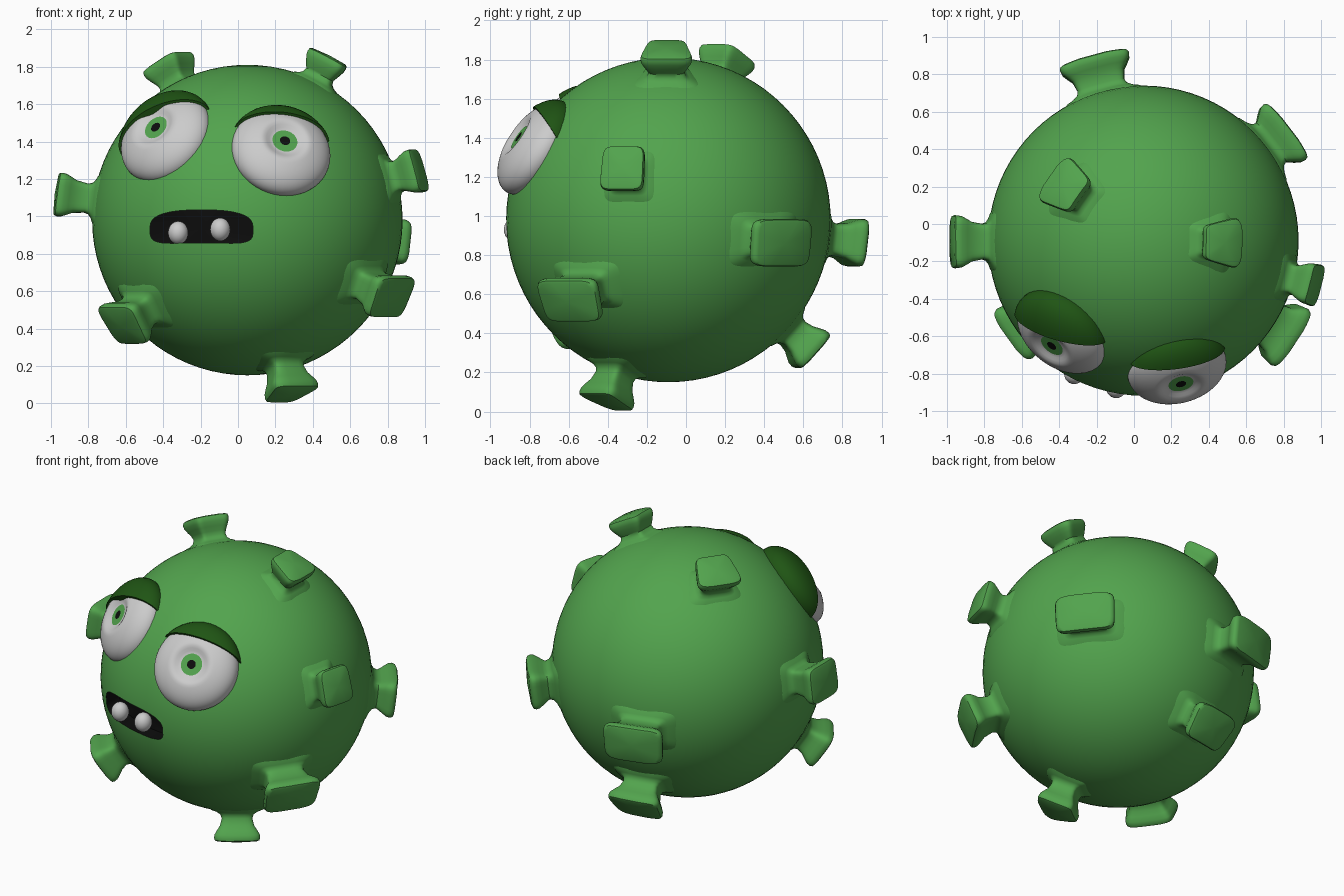
import bpy, bmesh
from math import sin, cos, pi, sqrt, atan2, asin, hypot, radians
from mathutils import Vector, Matrix

if "Cube" in bpy.data.objects:
    bpy.data.objects.remove(bpy.data.objects["Cube"])

C, R = Vector((0.05, -0.09, 0.98)), 0.83      # body centre and radius


def material(name, rgb):
    m = bpy.data.materials.new(name)
    m.diffuse_color = (*rgb, 1)
    m.use_nodes = True
    m.node_tree.nodes["Principled BSDF"].inputs["Base Color"].default_value = m.diffuse_color
    return m


GREEN = material("green", (0.085, 0.37, 0.075))
DARK = material("dark_green", (0.014, 0.09, 0.007))
BLACK = material("black", (0.004, 0.004, 0.004))


def finish(bm, name, mat=None, matrix=None):
    bmesh.ops.recalc_face_normals(bm, faces=bm.faces[:])
    me = bpy.data.meshes.new(name)
    bm.to_mesh(me)
    bm.free()
    ob = bpy.data.objects.new(name, me)
    bpy.context.collection.objects.link(ob)
    if mat:
        me.materials.append(mat)
    if matrix:
        ob.matrix_world = matrix
    return ob


def loft(rings, start, end):
    """Skin closed rings of equal length and fan each end to a centre point."""
    bm = bmesh.new()
    vs = [[bm.verts.new(p) for p in ring] for ring in rings]
    n = len(vs[0])
    for a, b in zip(vs, vs[1:]):
        for i in range(n):
            bm.faces.new((a[i], a[(i + 1) % n], b[(i + 1) % n], b[i]))
    for ring, point in ((vs[0], start), (vs[-1], end)):
        c = bm.verts.new(point)
        for i in range(n):
            bm.faces.new((ring[i], ring[(i + 1) % n], c))
    return bm


def superellipse(a, b, power, n=40):
    pts = []
    for i in range(n):
        c, s = cos(2 * pi * (i + .5) / n), sin(2 * pi * (i + .5) / n)
        pts.append((a * abs(c) ** (2 / power) * (1 if c > 0 else -1),
                    b * abs(s) ** (2 / power) * (1 if s > 0 else -1)))
    return pts


def ball(r, segs=48, rings=24):
    bm = bmesh.new()
    bmesh.ops.create_uvsphere(bm, u_segments=segs, v_segments=rings, radius=1)
    bmesh.ops.scale(bm, vec=r, verts=bm.verts[:])
    return bm


# Body with a curved mouth opening
body = finish(ball((R, R, R), 80, 40), "body", GREEN, Matrix.Translation(C))
outline = [(-0.195 + x, 0.927 + z + 0.02 * (1 - (x / 0.275) ** 2))
           for x, z in superellipse(0.275, 0.088, 3.6)]


def mouth_depth(x, z):
    return C.y - sqrt(0.73 ** 2 - (x - C.x) ** 2 - (z - C.z) ** 2)


cutter = finish(loft([[(x, -1.1, z) for x, z in outline],
                      [(x, mouth_depth(x, z), z) for x, z in outline]],
                     (-0.195, -1.1, 0.935),
                     (-0.195, mouth_depth(-0.195, 0.935), 0.935)), "mouth_cutter", BLACK)
cutter.hide_render = True
mod = body.modifiers.new("mouth", 'BOOLEAN')
mod.operation, mod.solver, mod.object = 'DIFFERENCE', 'EXACT', cutter
mod.material_mode = 'TRANSFER'
bpy.context.view_layer.objects.active = body
bpy.ops.object.modifier_apply(modifier=mod.name)
bpy.data.objects.remove(cutter)

# Teeth
for side, p in (("left", (-0.32, -0.80, 0.912)), ("right", (-0.095, -0.875, 0.93))):
    finish(ball((0.054, 0.056, 0.062), 24, 16), side + "_tooth", None, Matrix.Translation(p))


# Flared block knobs: tip position, width, height
def knob(name, tip, w, h):
    d = Vector(tip) - C
    L = d.length
    az, lat = atan2(d.y, d.x), asin(d.z / L)

    def at(r, a, l):
        return C + r * Vector((cos(l) * cos(a), cos(l) * sin(a), sin(l)))

    rect = superellipse(w / 2 / L, h / 2 / L, 6)
    profile = [(0.815, 1.55), (0.834, 1.3), (0.84, 1.05), (0.853, 0.86), (0.875, 0.78),
               (L - 0.10, 0.82), (L - 0.07, 0.92), (L - 0.04, 1.0),
               (L - 0.018, 1.0), (L - 0.004, 0.95), (L, 0.85)]
    rings = []
    for r, k in profile:
        ring = []
        for x, y in rect:
            l = lat + y * k
            # width narrows toward the poles
            ring.append(at(r, az + x * k / cos(lat), l))
        rings.append(ring)
    finish(loft(rings, at(0.8, az, lat), at(L, az, lat)), name, GREEN)


for name, tip, w, h in (
        ("top_left_knob", (-0.38, 0.21, 1.83), 0.26, 0.23),
        ("top_right_knob", (0.49, -0.10, 1.86), 0.24, 0.23),
        ("left_knob", (-0.98, -0.095, 1.12), 0.29, 0.24),
        ("right_knob", (0.98, -0.33, 1.25), 0.23, 0.24),
        ("right_back_knob", (0.83, 0.51, 0.86), 0.38, 0.25),
        ("lower_right_knob", (0.84, -0.61, 0.56), 0.36, 0.24),
        ("lower_left_knob", (-0.63, -0.58, 0.41), 0.32, 0.25),
        ("bottom_knob", (0.28, -0.41, 0.04), 0.25, 0.24),
        ("back_knob", (-0.22, 0.90, 0.86), 0.39, 0.25),
        ("lower_back_knob", (-0.08, 0.66, 0.30), 0.33, 0.24)):
    knob(name, tip, w, h)


# Eyes: local x = side, y = up, z = outward
def disc(name, r, z, mat, frame):
    bm = bmesh.new()
    bmesh.ops.create_circle(bm, cap_ends=True, segments=40, radius=r)
    finish(bm, name, mat, frame @ Matrix.Translation((0, 0, z)))


def eye(side, centre, normal, lid_no, lid_c):
    n = Vector(normal).normalized()
    s = Vector((-n.y, n.x, 0)).normalized()
    u = n.cross(s)
    frame = Matrix((s, u, n)).transposed().to_4x4()
    frame.translation = centre
    # white with a dimple around the iris
    bm = ball((0.268, 0.268, 0.14), 48, 48)
    for v in bm.verts:
        rho = hypot(v.co.x, v.co.y)
        if v.co.z > 0 and rho < 0.14:
            t = min(1, (0.14 - rho) / 0.075)
            k = t * t * (3 - 2 * t)
            v.co.z += (0.1 - v.co.z) * k
    finish(bm, side + "_eye", None, frame)
    disc(side + "_iris", 0.068, 0.104, GREEN, frame)
    disc(side + "_pupil", 0.028, 0.107, BLACK, frame)
    # eyelid: a slightly larger shell cut by a slanted plane
    bm = ball((0.283, 0.283, 0.156))
    no = Vector(lid_no)
    bmesh.ops.bisect_plane(bm, geom=bm.verts[:] + bm.edges[:] + bm.faces[:],
                           plane_co=no * lid_c / no.length_squared, plane_no=no,
                           clear_inner=True)
    bmesh.ops.holes_fill(bm, edges=[e for e in bm.edges if e.is_boundary], sides=0)
    finish(bm, side + "_eyelid", DARK, frame)


eye("left", (-0.385, -0.58, 1.42), (-0.52, -0.67, 0.53), (-0.6, 1, -0.5), 0.055)
eye("right", (0.23, -0.77, 1.345), (0.2, -0.80, 0.55), (0.155, 1, -0.48), 0.115)

# Smooth shading with crisp cut edges
for ob in bpy.context.scene.objects:
    ob.select_set(True)
bpy.ops.object.shade_smooth_by_angle(angle=radians(45))
